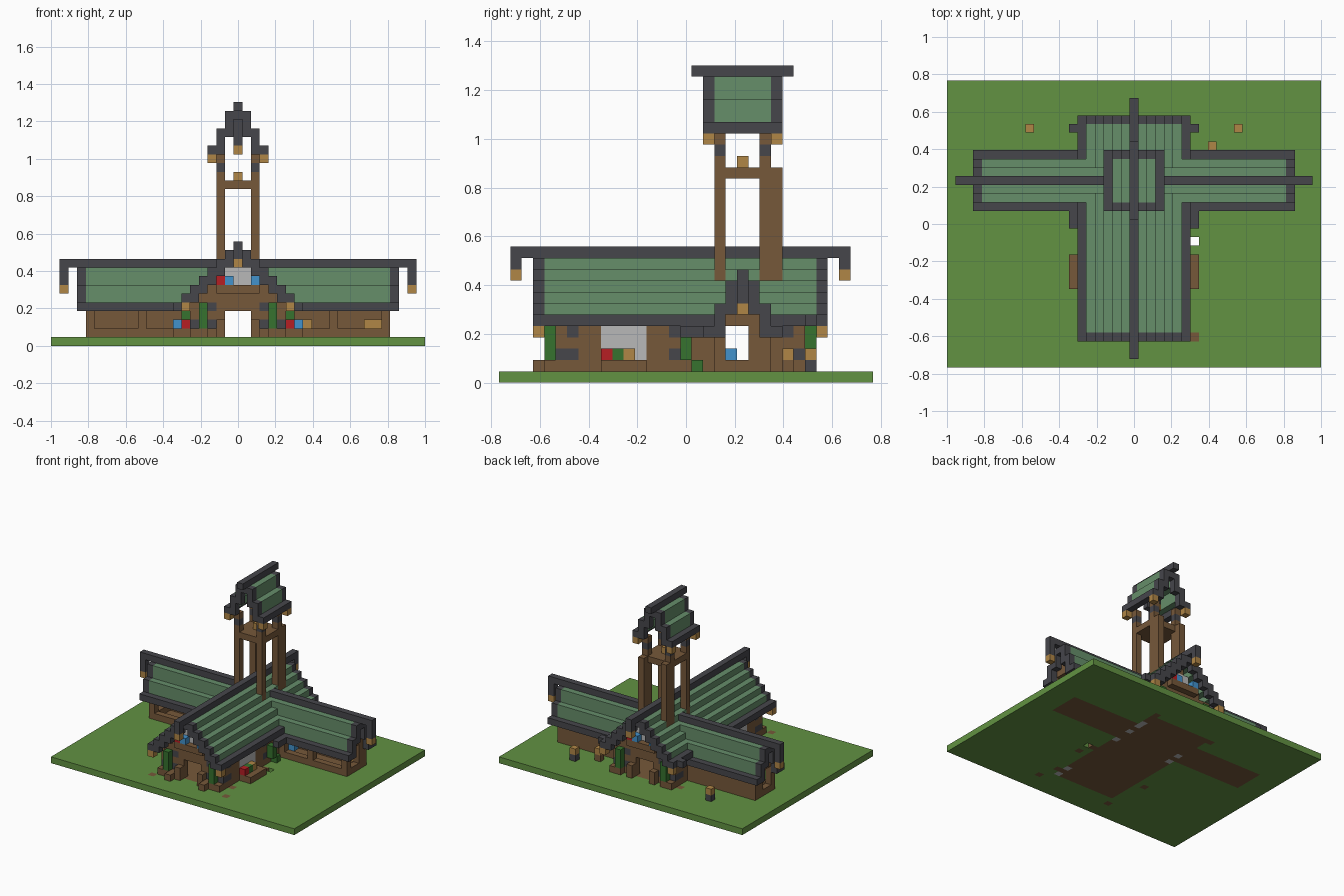
import bpy, bmesh, random

cube = bpy.data.objects.get("Cube")
if cube:
    bpy.data.objects.remove(cube, do_unlink=True)

U = 2 / 43  # block size; x and y blocks are counted from the centre, z from the ground
random.seed(4)

COLOURS = {
    "grass": (98, 146, 66), "roof_green": (102, 142, 106), "dark_slate": (70, 70, 75),
    "timber": (118, 88, 58), "lantern_amber": (176, 134, 70), "pale_stone": (184, 184, 184),
    "leaf": (54, 114, 46), "petal_red": (182, 30, 36), "petal_blue": (66, 146, 204),
}


def linear(c):
    c /= 255
    return c / 12.92 if c < 0.04045 else ((c + 0.055) / 1.055) ** 2.4


def make_material(name, rgb):
    mat = bpy.data.materials.new(name)
    mat.use_nodes = True
    colour = [linear(c) for c in rgb] + [1]
    mat.diffuse_color = colour
    mat.node_tree.nodes["Principled BSDF"].inputs["Base Color"].default_value = colour
    return mat


MATERIALS = {n: make_material(n, c) for n, c in COLOURS.items()}
blocks = {}  # block position -> (part, colour)


def span(v):
    return range(v[0], v[1] + 1) if isinstance(v, tuple) else (v,)


def fill(part, colour, x, y, z, mirror=False):
    """Fill a box of blocks; mirror repeats it across x."""
    for i in span(x):
        for j in span(y):
            for k in span(z):
                for s in ((1, -1) if mirror else (1,)):
                    blocks[(s * i, j, k)] = (part, colour)


def carve(x, y, z, mirror=False):
    for i in span(x):
        for j in span(y):
            for k in span(z):
                for s in ((1, -1) if mirror else (1,)):
                    blocks.pop((s * i, j, k), None)


# Ground and floor
fill("lawn", "grass", (-21, 21), (-16, 16), 0)
carve(7, -2, 0)
fill("floor", "timber", (-5, 5), (-11, 10), 0)
fill("floor", "timber", (-17, 17), (3, 7), 0)
for n in range(26):
    fill("floor", "timber", random.randint(-7, 7), random.randint(-13, 12), 0)
for n in range(8):
    fill("floor", "pale_stone", random.choice((-5, 5)), random.randint(-11, 10), 0)

# Wing walls: long front openings, solid back, gabled ends with a window
fill("wing_walls", "timber", (5, 17), 3, 1, True)
fill("wing_walls", "timber", (5, 17), 3, 4, True)
for post in (6, 11, 17):
    fill("wing_walls", "timber", post, 3, (2, 3), True)
fill("wing_walls", "timber", (5, 17), 7, (1, 4), True)
fill("wing_walls", "timber", 17, (3, 7), (1, 4), True)
fill("wing_walls", "timber", 17, (4, 6), (5, 6), True)
carve(17, (4, 5), (2, 4), True)
fill("wing_shelf", "lantern_amber", (15, 16), 6, 2)
fill("wing_shelf", "lantern_amber", 8, 6, 2)
fill("wing_flowers", "petal_blue", 7, 4, 2, True)

# Hall side walls, open where the wings join
fill("hall_walls", "timber", 5, (-11, 10), (1, 5), True)
carve(5, (4, 6), (1, 4), True)
fill("side_window", "pale_stone", 5, (-7, -4), (2, 4), True)
fill("side_planter", "timber", (6, 7), (-7, -4), 1, True)
for j, colour in zip(range(-7, -4), ("petal_red", "leaf", "lantern_amber")):
    fill("side_flowers", colour, 6, j, 2, True)
for j in (-11, -10, -1, 9, 10):
    fill("wall_stones", "dark_slate", 5, j, 2, True)
    fill("wall_stones", "dark_slate", 5, j, 4, True)
fill("vines", "leaf", 6, 0, (2, 3), True)
fill("vines", "leaf", 6, 1, 1, True)

# Hall end facades: wall, doorway, balcony window, flowers and vines
for wall, out in ((-11, -1), (10, 1)):
    for i in range(-5, 6):
        fill("hall_ends", "timber", i, wall, (1, 9 - abs(i)))
    carve((-1, 1), wall, (1, 3))
    fill("gable_window", "pale_stone", (-1, 1), wall, (7, 8))
    fill("balcony", "timber", (-2, 2), wall + out, 6)
    for i, colour in ((-2, "petal_red"), (-1, "petal_blue"), (2, "petal_blue")):
        fill("balcony_flowers", colour, -out * i, wall + out, 7)
    fill("wall_stones", "dark_slate", 3, wall, 2, True)
    fill("wall_stones", "dark_slate", 3, wall, 4, True)
    fill("wall_stones", "dark_slate", 5, wall, 2, True)
    fill("vines", "leaf", 4, wall + out, (2, 4), True)
    fill("buttress", "timber", 2, wall + out, (1, 2), True)
    fill("buttress", "timber", (4, 5), wall + out, 1, True)
fill("front_steps", "timber", 3, (-13, -12), 1, True)

# Wing roof: steep, two blocks per step
fill("wing_roof", "dark_slate", (6, 18), 2, 4, True)
fill("wing_roof", "dark_slate", (6, 18), 8, 4, True)
for off, low in ((2, 5), (1, 7)):
    for j in (5 - off, 5 + off):
        fill("wing_roof", "roof_green", (0, 17), j, (low, low + 1), True)
        fill("wing_gable", "dark_slate", 18, j, (low - 1, low + 1), True)
fill("wing_ridge", "dark_slate", (0, 20), 5, 9, True)
fill("wing_ridge", "dark_slate", 18, 5, 8, True)
fill("wing_ridge", "dark_slate", 20, 5, (7, 8), True)
fill("wing_lantern", "lantern_amber", 20, 5, 6, True)

# Hall roof: one block per step, with dark gable rims
for i in range(1, 7):
    top = 11 - i
    colour = "dark_slate" if i == 6 else "roof_green"
    for j in range(-13, 13):
        if i == 6 and 3 <= j <= 7:
            continue
        if j in (-13, 12):
            fill("hall_gable", "dark_slate", i, j, (max(top - 1, 5), top), True)
        else:
            fill("hall_roof", colour, i, j, top, True)
# Open the crossing beneath the hall roof
carve((-4, 4), (3, 7), (1, 6))
fill("hall_ridge", "dark_slate", 0, (-15, 14), 11)
for end, gable in ((-15, -13), (14, 12)):
    fill("hall_ridge", "dark_slate", 0, end, 10)
    fill("hall_ridge", "dark_slate", 0, gable, 10)
    fill("hall_lantern", "lantern_amber", 0, end, 9)
    fill("eave_lantern", "lantern_amber", 6, gable, 4, True)
fill("eave_bracket", "dark_slate", 7, (0, 1), 4, True)
fill("eave_bracket", "dark_slate", 7, 11, 5, True)

# Bell tower frame
for j in (3, 7):
    fill("tower_posts", "timber", 2, j, (8, 21), True)
    fill("tower_posts", "dark_slate", 2, j, 20, True)
fill("tower_posts", "timber", 2, 8, (8, 18), True)
fill("tower_platform", "timber", (-2, 2), (3, 7), 18)
fill("tower_lamp", "lantern_amber", 0, 5, 19)

# Bell tower roof
fill("tower_roof", "dark_slate", 3, (2, 8), 22, True)
for i, low in ((2, 23), (1, 25)):
    fill("tower_roof", "roof_green", i, (3, 7), (low, low + 1), True)
    for j in (2, 8):
        fill("tower_gable", "dark_slate", i, j, (low - 1, low + 1), True)
for j in (2, 8):
    fill("tower_lantern", "lantern_amber", 3, j, 21, True)
fill("tower_ridge", "dark_slate", 0, (1, 9), 27)
fill("tower_ridge", "dark_slate", 0, 2, 26)
fill("tower_ridge", "dark_slate", 0, 8, 26)
fill("bell_chain", "dark_slate", 0, 5, (23, 26))
fill("bell", "lantern_amber", 0, 5, 22)

# Garden lamps and post
fill("garden_lamp", "dark_slate", 12, 11, 1, True)
fill("garden_lamp", "lantern_amber", 12, 11, 2, True)
fill("garden_post", "timber", 9, 9, 1)
fill("garden_post", "lantern_amber", 9, 9, 2)


# Turn the outer faces of each part's blocks into one mesh
def build(part, cells):
    bm = bmesh.new()
    colours = sorted({c for _, c in cells})
    verts = {}

    def vert(p):
        if p not in verts:
            verts[p] = bm.verts.new(((p[0] - 0.5) * U, (p[1] - 0.5) * U, p[2] * U))
        return verts[p]

    for pos, colour in cells:
        for axis in range(3):
            for side in (0, 1):
                near = list(pos)
                near[axis] += 2 * side - 1
                if tuple(near) in blocks:
                    continue
                corners = []
                for a, b in ((0, 0), (1, 0), (1, 1), (0, 1)):
                    p = list(pos)
                    p[axis] += side
                    p[(axis + 1) % 3] += a
                    p[(axis + 2) % 3] += b
                    corners.append(vert(tuple(p)))
                face = bm.faces.new(corners if side else corners[::-1])
                face.material_index = colours.index(colour)
    mesh = bpy.data.meshes.new(part)
    bm.to_mesh(mesh)
    bm.free()
    for c in colours:
        mesh.materials.append(MATERIALS[c])
    bpy.context.collection.objects.link(bpy.data.objects.new(part, mesh))


parts = {}
for pos, (part, colour) in blocks.items():
    parts.setdefault(part, []).append((pos, colour))
for part, cells in parts.items():
    build(part, cells)
